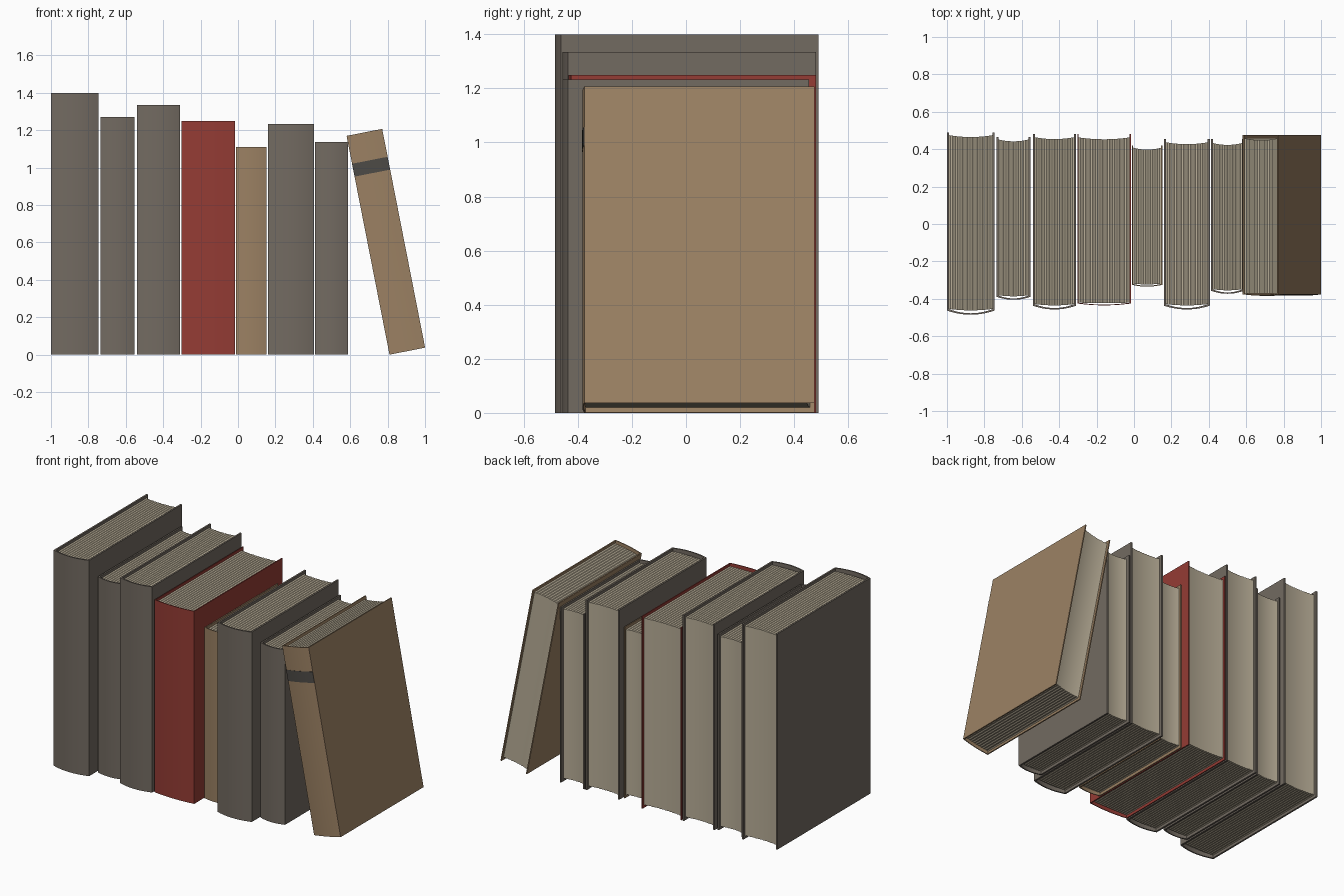
import bpy, bmesh, math

if "Cube" in bpy.data.objects:
    bpy.data.objects.remove(bpy.data.objects["Cube"])


def material(name, rgb):
    m = bpy.data.materials.new(name)
    m.diffuse_color = (*rgb, 1)
    m.use_nodes = True
    m.node_tree.nodes["Principled BSDF"].inputs["Base Color"].default_value = m.diffuse_color
    return m


GREY = material("grey_cloth", (0.17, 0.145, 0.12))
RED = material("red_cloth", (0.30, 0.045, 0.035))
TAN = material("tan_cloth", (0.33, 0.22, 0.125))
BAND = material("dark_band", (0.075, 0.07, 0.062))
PAPER = material("paper", (0.48, 0.42, 0.31))


def make_object(name, bm, mat):
    bmesh.ops.recalc_face_normals(bm, faces=bm.faces)
    me = bpy.data.meshes.new(name)
    bm.to_mesh(me)
    bm.free()
    me.materials.append(mat)
    ob = bpy.data.objects.new(name, me)
    bpy.context.collection.objects.link(ob)
    return ob


def bow(x0, x1, y, depth, n):
    """Points from x0 to x1 bowed along y by depth at the middle."""
    return [(x0 + (x1 - x0) * i / n, y + depth * (1 - (2 * i / n - 1) ** 2))
            for i in range(n + 1)]


def strip_extrude(name, outer, inner, z0, z1, mat, ridge=0.0):
    """Closed solid between two matching polylines, optionally with ridged ends."""
    bm = bmesh.new()
    rows = []
    for pts, z, s in ((outer, z0, 1), (inner, z0, 1), (inner, z1, -1), (outer, z1, -1)):
        rows.append([bm.verts.new((x, y, z + s * ridge * (i % 2)))
                     for i, (x, y) in enumerate(pts)])
    for k in range(4):
        a, b = rows[k], rows[(k + 1) % 4]
        for i in range(len(a) - 1):
            bm.faces.new((a[i], a[i + 1], b[i + 1], b[i]))
    bm.faces.new([r[0] for r in rows])
    bm.faces.new([r[-1] for r in rows])
    return make_object(name, bm, mat)


def book(name, x0, x1, height, front, back, bulge, thick, page_back, mat):
    lip = 0.018
    # cover: two boards joined by a bowed spine
    hinge = front + bulge
    outer = [(x0, back)] + bow(x0, x1, hinge, -bulge, 10) + [(x1, back)]
    a, b = x0 + thick, x1 - thick
    inner = [(a, back)] + bow(a, b, hinge + thick * 0.7, -bulge, 10) + [(b, back)]
    cover = strip_extrude(name + "_cover", outer, inner, 0, height, mat)
    # pages: hollow fore edge, fine leaf ridges at head and foot
    n = 2 * max(6, round((b - a) / 0.018))
    fore = bow(a, b, page_back, -0.010, n)
    root = bow(a, b, hinge + thick * 0.8, -bulge * 0.35, n)
    pages = strip_extrude(name + "_pages", root, fore, lip, height - lip, PAPER, 0.003)
    for ob in (cover, pages):
        bpy.ops.object.select_all(action='DESELECT')
        ob.select_set(True)
        bpy.context.view_layer.objects.active = ob
        bpy.ops.object.shade_smooth_by_angle(angle=math.radians(25))
    return [cover, pages]


# upright row: x0, x1, height, front, back, bulge, board thickness, page back, cloth
ROW = [
    (-1.000, -0.745, 1.400, -0.485, 0.490, 0.022, 0.011, 0.475, GREY),
    (-0.735, -0.553, 1.270, -0.405, 0.465, 0.016, 0.010, 0.452, GREY),
    (-0.541, -0.310, 1.335, -0.457, 0.480, 0.020, 0.011, 0.464, GREY),
    (-0.302, -0.017, 1.250, -0.435, 0.480, 0.010, 0.006, 0.463, RED),
    (-0.012, 0.152, 1.110, -0.335, 0.420, 0.010, 0.007, 0.408, TAN),
    (0.160, 0.405, 1.232, -0.457, 0.455, 0.020, 0.011, 0.437, GREY),
    (0.412, 0.588, 1.137, -0.373, 0.455, 0.016, 0.010, 0.433, GREY),
]
for i, spec in enumerate(ROW):
    book(f"book_{i + 1}", *spec)

# leaning book with a band across its spine
W, H = 0.194, 1.192
parts = book("leaning_book", 0, W, H, -0.383, 0.475, 0.007, 0.007, 0.458, TAN)
parts.append(strip_extrude("spine_band", bow(0, W, -0.3775, -0.007, 10),
                           bow(0, W, -0.374, -0.007, 10), 0.97, 1.04, BAND))
for ob in parts:
    ob.location = (0.81, 0, 0)
    ob.rotation_euler = (0, math.radians(-11.1), 0)
